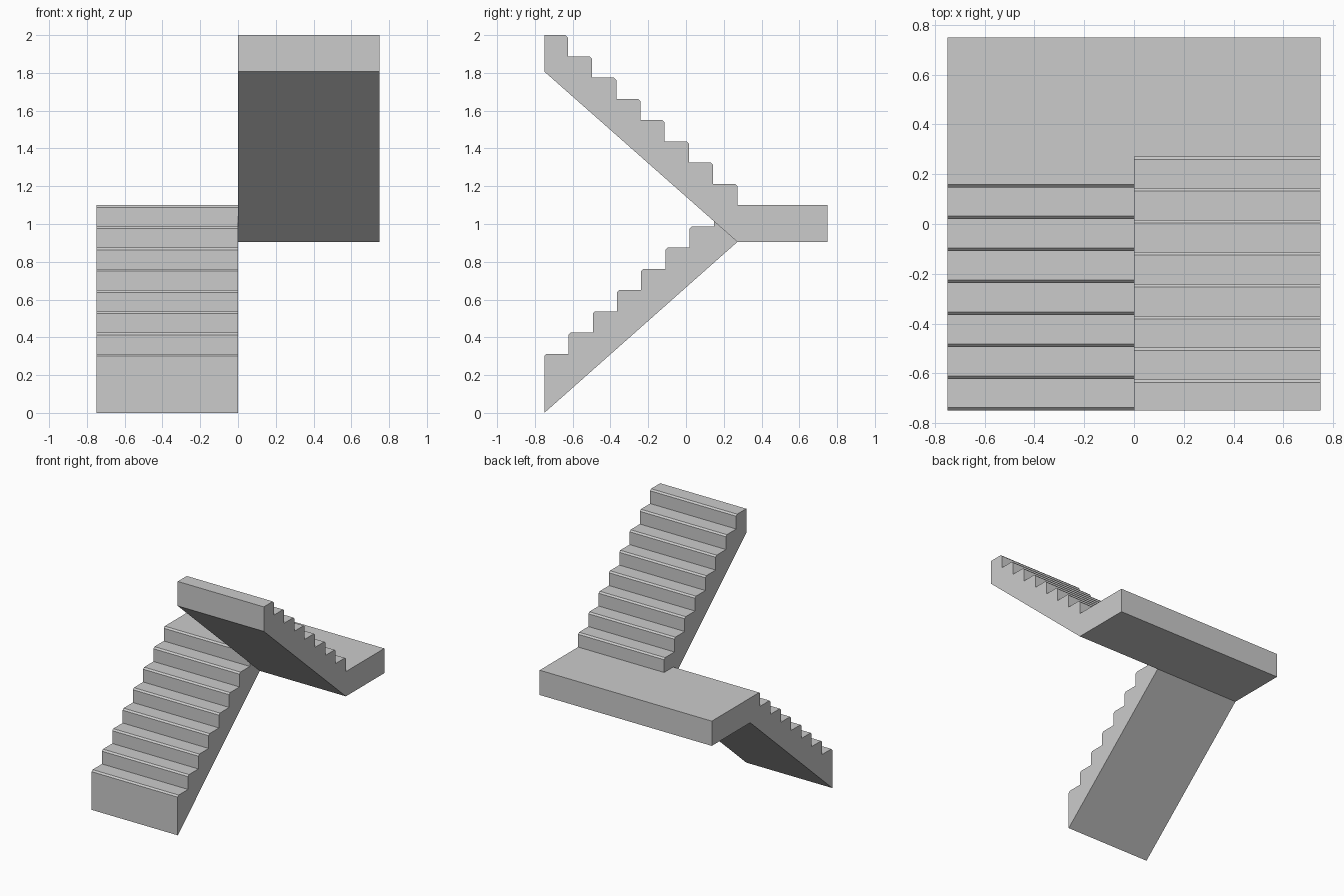
import bpy, bmesh

if "Cube" in bpy.data.objects:
    bpy.data.objects.remove(bpy.data.objects["Cube"])

STEPS = 8
GOING, RISE = 0.1282, 0.1125
NOSE = 0.012                      # chamfer on each step edge
Y0, Y_JOIN, Y1 = -0.75, 0.272, 0.75
Z_LOW, Z_LAND, Z_TOP = 0.905, 1.10, 2.0


def extrude_x(name, profile, x0, x1, open_edge):
    """Extrude a (y, z) profile along x, leaving one edge open where parts join."""
    bm = bmesh.new()
    a = [bm.verts.new((x0, y, z)) for y, z in profile]
    b = [bm.verts.new((x1, y, z)) for y, z in profile]
    bm.faces.new(a)
    bm.faces.new(b[::-1])
    n = len(profile)
    for i in range(n):
        if i != open_edge:
            j = (i + 1) % n
            bm.faces.new((a[j], a[i], b[i], b[j]))
    # consistent outward winding from the profile's signed area
    area = sum(profile[i][0] * profile[(i + 1) % n][1]
               - profile[(i + 1) % n][0] * profile[i][1] for i in range(n))
    if area > 0:
        bmesh.ops.reverse_faces(bm, faces=bm.faces[:])
    mesh = bpy.data.meshes.new(name)
    bm.to_mesh(mesh)
    bm.free()
    obj = bpy.data.objects.new(name, mesh)
    bpy.context.collection.objects.link(obj)
    return obj


def step_points(y, z_first, direction):
    """Chamfered nosings and inner corners of a climbing run of steps."""
    pts = []
    for i in range(STEPS):
        yi, zi = y + direction * GOING * i, z_first + RISE * i
        pts += [(yi, zi - NOSE), (yi + direction * NOSE, zi)]
        if i < STEPS - 1:
            pts.append((yi + direction * GOING, zi))
    return pts


# lower flight climbs towards the back, its last tread runs into the landing
lower = [(Y0, 0)] + step_points(Y0, Z_LAND - RISE * (STEPS - 1), 1)
lower += [(Y_JOIN, Z_LAND), (Y_JOIN, Z_LOW)]
extrude_x("lower_flight", lower, -0.75, 0, len(lower) - 2)

# upper flight climbs from the landing back towards the front
upper = [(Y_JOIN, Z_LOW), (Y_JOIN, Z_LAND)]
upper += step_points(Y_JOIN, Z_LAND + RISE, -1)
upper += [(Y0, Z_TOP), (Y0, 1.807)]
extrude_x("upper_flight", upper, 0, 0.75, 0)

# landing slab joining both flights
landing = [(Y_JOIN, Z_LOW), (Y_JOIN, Z_LAND), (Y1, Z_LAND), (Y1, Z_LOW)]
extrude_x("landing", landing, -0.75, 0.75, 0)
